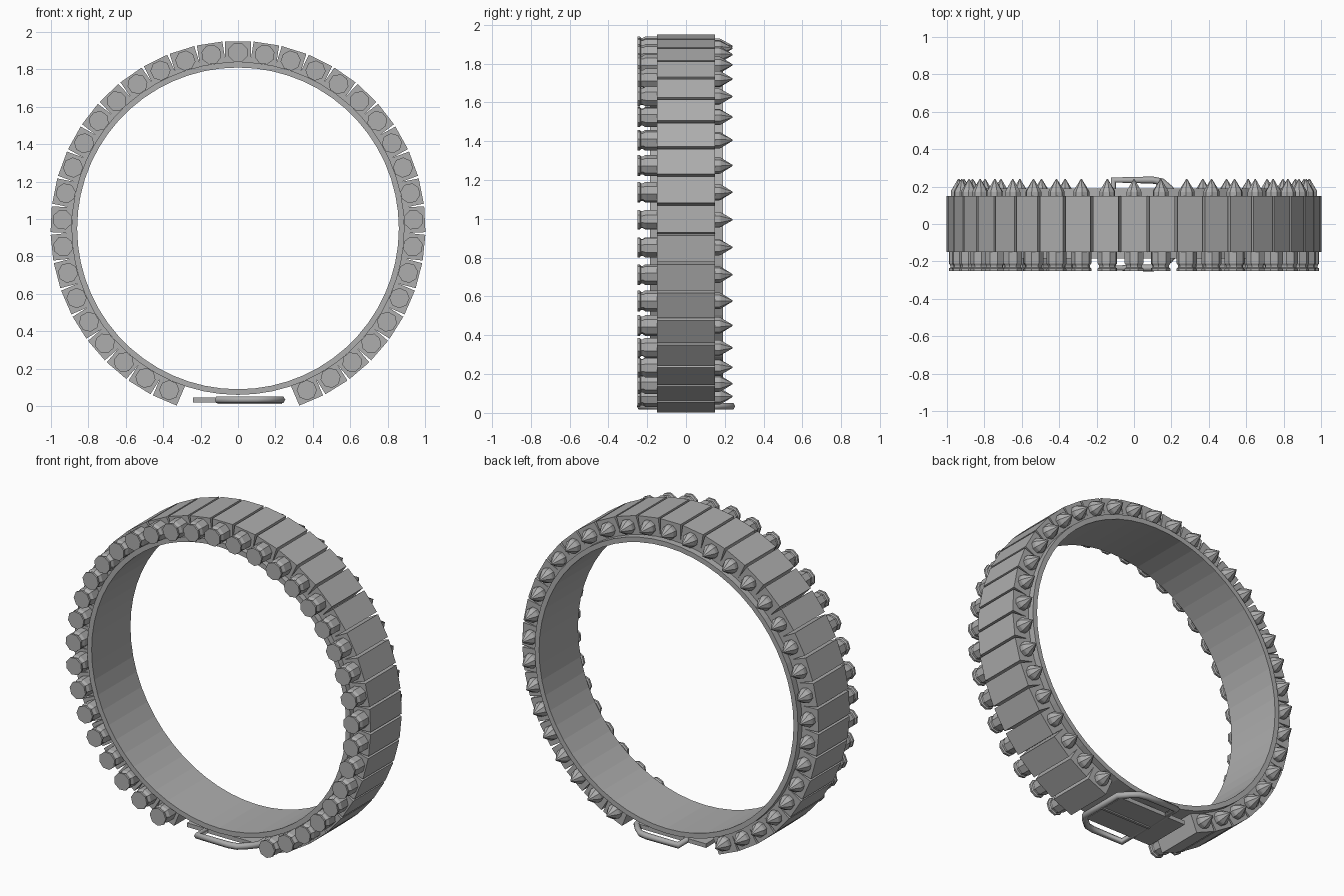
import bpy, bmesh, math
from mathutils import Matrix, Vector

if "Cube" in bpy.data.objects:
    bpy.data.objects.remove(bpy.data.objects["Cube"])

CZ = 0.95                      # height of the ring centre
STEP = math.radians(8.72)      # spacing of the cartridges
N = 18                         # cartridges each side of the top

metal = bpy.data.materials.new("grey metal")
metal.diffuse_color = (0.42, 0.42, 0.42, 1)
metal.use_nodes = True
metal.node_tree.nodes["Principled BSDF"].inputs["Base Color"].default_value = metal.diffuse_color


def finish(name, bm):
    bmesh.ops.recalc_face_normals(bm, faces=bm.faces)
    me = bpy.data.meshes.new(name)
    bm.to_mesh(me)
    bm.free()
    me.materials.append(metal)
    ob = bpy.data.objects.new(name, me)
    bpy.context.collection.objects.link(ob)
    return ob


def add_box(bm, lo, hi, mat=Matrix()):
    lo, hi = Vector(lo), Vector(hi)
    size = hi - lo
    m = mat @ Matrix.Translation((lo + hi) / 2) @ Matrix.Diagonal((*size, 1))
    bmesh.ops.create_cube(bm, size=1, matrix=m)


def lathe_y(bm, profile, sides, mat, closed=False, phase=0.0):
    """Revolve (radius, y) points about the y axis."""
    rings = []
    for r, y in profile:
        ring = []
        for i in range(sides):
            a = 2 * math.pi * i / sides + phase
            ring.append(bm.verts.new(mat @ Vector((r * math.cos(a), y, r * math.sin(a)))))
        rings.append(ring)
    pairs = list(zip(rings, rings[1:]))
    if closed:
        pairs.append((rings[-1], rings[0]))
    for a, b in pairs:
        for i in range(sides):
            j = (i + 1) % sides
            bm.faces.new((a[i], a[j], b[j], b[i]))
    if not closed:
        bm.faces.new(rings[0])
        bm.faces.new(rings[-1])


# Inner band
bm = bmesh.new()
lathe_y(bm, [(0.86, -0.185), (0.89, -0.185), (0.89, 0.19), (0.86, 0.19)], 60,
        Matrix.Translation((0, 0, CZ)), closed=True)
finish("inner_band", bm)

# Sleeves and cartridges round the band, leaving a gap at the bottom
sleeves, cases, tips = bmesh.new(), bmesh.new(), bmesh.new()
for k in range(-N, N + 1):
    turn = Matrix.Translation((0, 0, CZ)) @ Matrix.Rotation(k * STEP, 4, 'Y')
    add_box(sleeves, (-0.069, -0.15, 0.885), (0.069, 0.15, 1.0), turn)
    at = turn @ Matrix.Translation((0, 0, 0.94))
    lathe_y(cases, [(0.054, -0.25), (0.054, -0.238), (0.046, -0.232), (0.046, -0.222),
                    (0.054, -0.21), (0.054, 0.0)], 8, at, phase=math.pi / 8)
    lathe_y(tips, [(0.043, 0.0), (0.043, 0.172), (0.04, 0.18), (0.003, 0.24)], 8, at,
            phase=math.pi / 8)
finish("sleeves", sleeves)
finish("cartridge_cases", cases)
finish("cartridge_tips", tips)

# Strap tongue joining the ends
bm = bmesh.new()
add_box(bm, (-0.24, -0.15, 0.02), (0.22, 0.15, 0.045))
finish("strap_tongue", bm)

# Buckle frame, a rounded wire loop
half = [(-0.11, 0.235), (0.10, 0.235), (0.15, 0.225), (0.19, 0.19), (0.235, 0.14)]
path = half + [(x, -y) for x, y in reversed(half)]
cu = bpy.data.curves.new("buckle_frame", 'CURVE')
cu.dimensions = '3D'
cu.bevel_depth = 0.019
cu.bevel_resolution = 1
sp = cu.splines.new('POLY')
sp.points.add(len(path) - 1)
for p, (x, y) in zip(sp.points, path):
    p.co = (x, y, 0.034, 1)
sp.use_cyclic_u = True
cu.materials.append(metal)
frame = bpy.data.objects.new("buckle_frame", cu)
bpy.context.collection.objects.link(frame)

# Buckle prong
bm = bmesh.new()
add_box(bm, (-0.11, -0.008, 0.012), (0.235, 0.008, 0.03))
finish("buckle_prong", bm)
